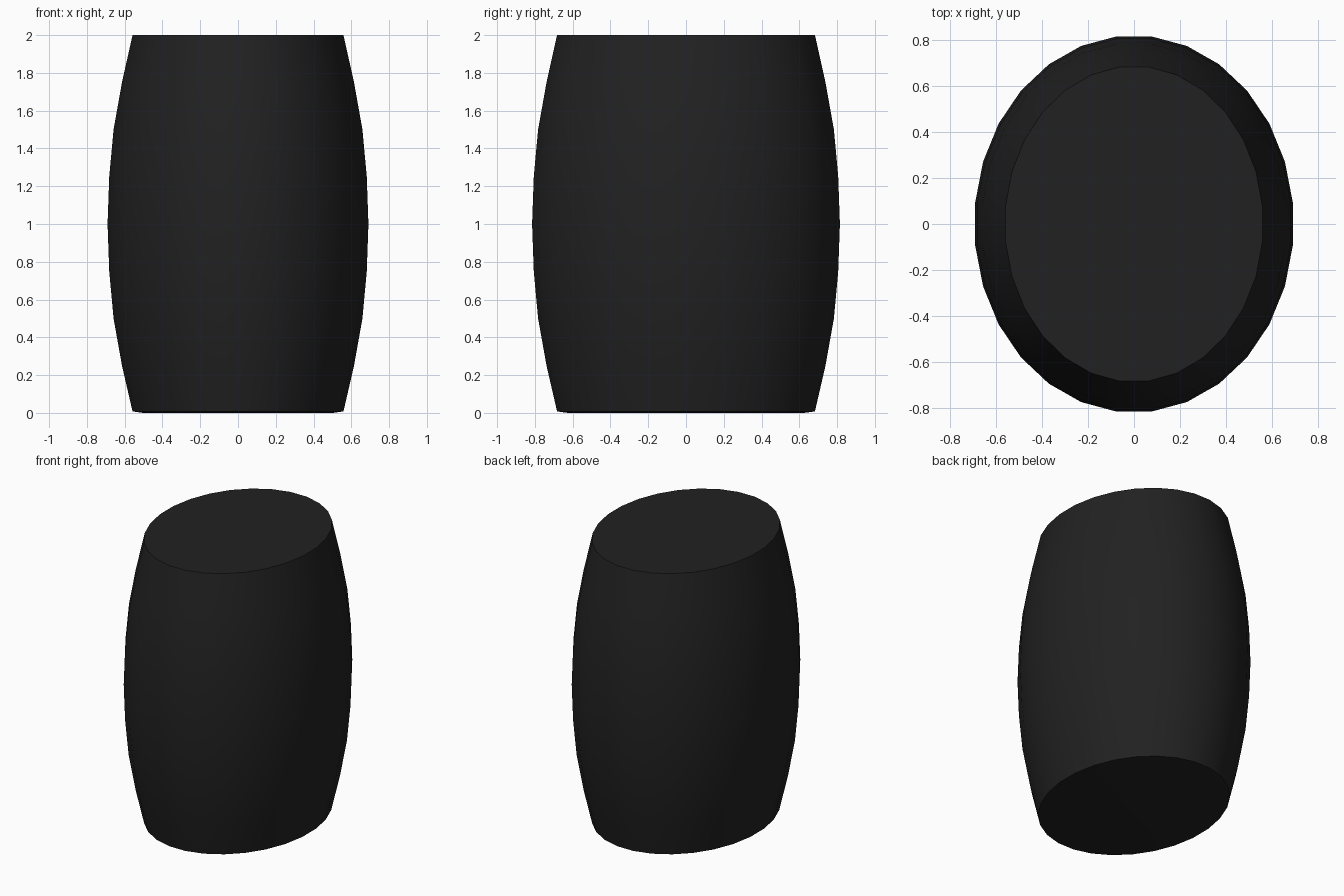
import bpy, bmesh, math

cube = bpy.data.objects.get("Cube")
if cube:
    bpy.data.objects.remove(cube, do_unlink=True)

SEGMENTS = 28
HALF_WIDTH, HALF_DEPTH = 0.695, 0.82

# Charcoal material
charcoal = bpy.data.materials.new("charcoal")
charcoal.use_nodes = True
colour = (0.0155, 0.0155, 0.0155, 1)
charcoal.diffuse_color = colour
charcoal.node_tree.nodes["Principled BSDF"].inputs["Base Color"].default_value = colour


def oval(bm, z, inset):
    """Ring of vertices on an ellipse drawn in by inset."""
    ring = []
    for i in range(SEGMENTS):
        a = math.tau * (i + 0.5) / SEGMENTS
        ring.append(bm.verts.new(((HALF_WIDTH - inset) * math.cos(a),
                                  (HALF_DEPTH - inset) * math.sin(a), z)))
    return ring


# Bulging oval barrel, with a barely raised foot under the base
half_profile = [(0.008, 0.133), (0.25, 0.077), (0.5, 0.032), (0.75, 0.009)]
profile = [(0, 0.19)] + half_profile + [(1, 0)]
profile += [(2 - z, inset) for z, inset in reversed(half_profile[1:])] + [(2, 0.133)]

bm = bmesh.new()
rings = [oval(bm, z, inset) for z, inset in profile]
for low, high in zip(rings, rings[1:]):
    for i in range(SEGMENTS):
        j = (i + 1) % SEGMENTS
        bm.faces.new((low[i], low[j], high[j], high[i]))
bm.faces.new(rings[0][::-1])
bm.faces.new(rings[-1])
bmesh.ops.recalc_face_normals(bm, faces=bm.faces)

mesh = bpy.data.meshes.new("barrel_body")
bm.to_mesh(mesh)
bm.free()
mesh.materials.append(charcoal)
barrel = bpy.data.objects.new("barrel_body", mesh)
bpy.context.collection.objects.link(barrel)

# Smooth sides, crisp end rims
bpy.ops.object.select_all(action="DESELECT")
barrel.select_set(True)
bpy.context.view_layer.objects.active = barrel
bpy.ops.object.shade_smooth_by_angle(angle=math.radians(35))
